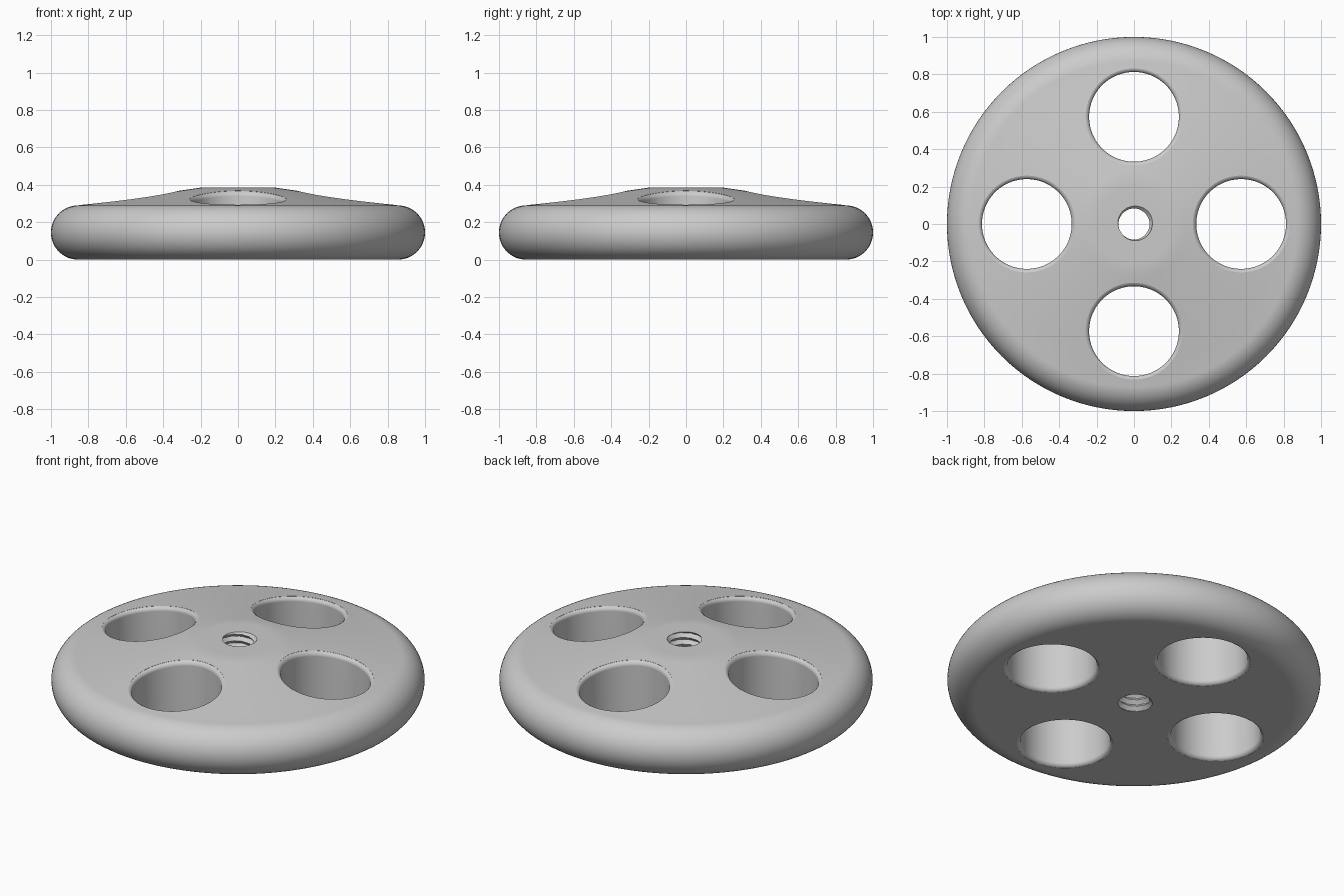
import bpy, bmesh
from math import sin, cos, pi, radians, hypot

cube = bpy.data.objects.get("Cube")
if cube:
    bpy.data.objects.remove(cube, do_unlink=True)

SEG = 128
RIM = 0.145                      # radius of the rounded rim
RIM_R = 1 - RIM                  # where the rim rounding begins
HUB_R, HUB_Z = 0.2, 0.385        # flat hub on top
HOLE_R, HOLE_AT, FILLET = 0.24, 0.573, 0.025

grey = bpy.data.materials.new("light_grey")
grey.use_nodes = True
colour = (0.6, 0.6, 0.6, 1)
grey.diffuse_color = colour
grey.node_tree.nodes["Principled BSDF"].inputs["Base Color"].default_value = colour


def top_height(r):
    """Height of the shallow conical top face."""
    t = min(max((r - HUB_R) / (RIM_R - HUB_R), 0), 1)
    return HUB_Z + t * (2 * RIM - HUB_Z)


def add_shell(bm, rings):
    """Skin a stack of closed rings of points and cap both ends."""
    loops = [[bm.verts.new(p) for p in ring] for ring in rings]
    for low, high in zip(loops, loops[1:]):
        n = len(low)
        for i in range(n):
            j = (i + 1) % n
            bm.faces.new((low[i], low[j], high[j], high[i]))
    bm.faces.new(loops[0][::-1])
    bm.faces.new(loops[-1])


def circle(r, z, n=SEG):
    return [(r * cos(2 * pi * i / n), r * sin(2 * pi * i / n), z) for i in range(n)]


def make_object(name, bm):
    bmesh.ops.recalc_face_normals(bm, faces=bm.faces)
    mesh = bpy.data.meshes.new(name)
    bm.to_mesh(mesh)
    bm.free()
    mesh.materials.append(grey)
    obj = bpy.data.objects.new(name, mesh)
    bpy.context.collection.objects.link(obj)
    return obj


# Wheel body: flat underside, round rim, conical top, flat hub
bm = bmesh.new()
rings = []
for k in range(25):
    a = -pi / 2 + pi * k / 24
    rings.append(circle(RIM_R + RIM * cos(a), RIM + RIM * sin(a)))
for k in range(1, 9):
    r = RIM_R + (HUB_R - RIM_R) * k / 8
    rings.append(circle(r, top_height(r)))
add_shell(bm, rings)
wheel = make_object("wheel", bm)


# Four round holes with filleted edges that follow both faces
def hole_ring(cx, cy, spread, height):
    ring = []
    for i in range(96):
        a = 2 * pi * i / 96
        x = cx + (HOLE_R + spread) * cos(a)
        y = cy + (HOLE_R + spread) * sin(a)
        ring.append((x, y, height(top_height(hypot(x, y)))))
    return ring


bm = bmesh.new()
steps = [radians(15 * k) for k in range(6)]
for q in range(4):
    cx, cy = HOLE_AT * cos(q * pi / 2), HOLE_AT * sin(q * pi / 2)
    end = FILLET * (1 - cos(steps[-1]))
    rings = [hole_ring(cx, cy, end, lambda top: -0.1)]
    for t in reversed(steps):
        rings.append(hole_ring(cx, cy, FILLET * (1 - cos(t)),
                               lambda top: FILLET * (1 - sin(t))))
    for t in steps:
        rings.append(hole_ring(cx, cy, FILLET * (1 - cos(t)),
                               lambda top: top - FILLET * (1 - sin(t))))
    rings.append(hole_ring(cx, cy, end, lambda top: 0.5))
    add_shell(bm, rings)

# Threaded bore through the hub
PITCH, MINOR, DEPTH, ROWS, SIDES = 0.04, 0.082, 0.02, 12, 64
rings = []
for k in range(-ROWS, 11 * ROWS):
    z = PITCH * k / ROWS + 0.0013
    ring = []
    for i in range(SIDES):
        a = 2 * pi * i / SIDES
        phase = (k / ROWS - i / SIDES) % 1
        r = MINOR + DEPTH * (1 - abs(2 * phase - 1))
        ring.append((r * cos(a), r * sin(a), z))
    rings.append(ring)
add_shell(bm, rings)
cutter = make_object("hole_cutters", bm)
cutter.hide_render = True

# Cut the holes, then smooth the curved faces
bpy.ops.object.select_all(action='DESELECT')
wheel.select_set(True)
bpy.context.view_layer.objects.active = wheel
cut = wheel.modifiers.new("holes", 'BOOLEAN')
cut.operation = 'DIFFERENCE'
cut.solver = 'EXACT'
cut.object = cutter
bpy.ops.object.modifier_apply(modifier=cut.name)
bpy.data.objects.remove(cutter, do_unlink=True)

bpy.ops.object.shade_smooth_by_angle(angle=radians(35))
weighted = wheel.modifiers.new("even_shading", 'WEIGHTED_NORMAL')
weighted.keep_sharp = True
